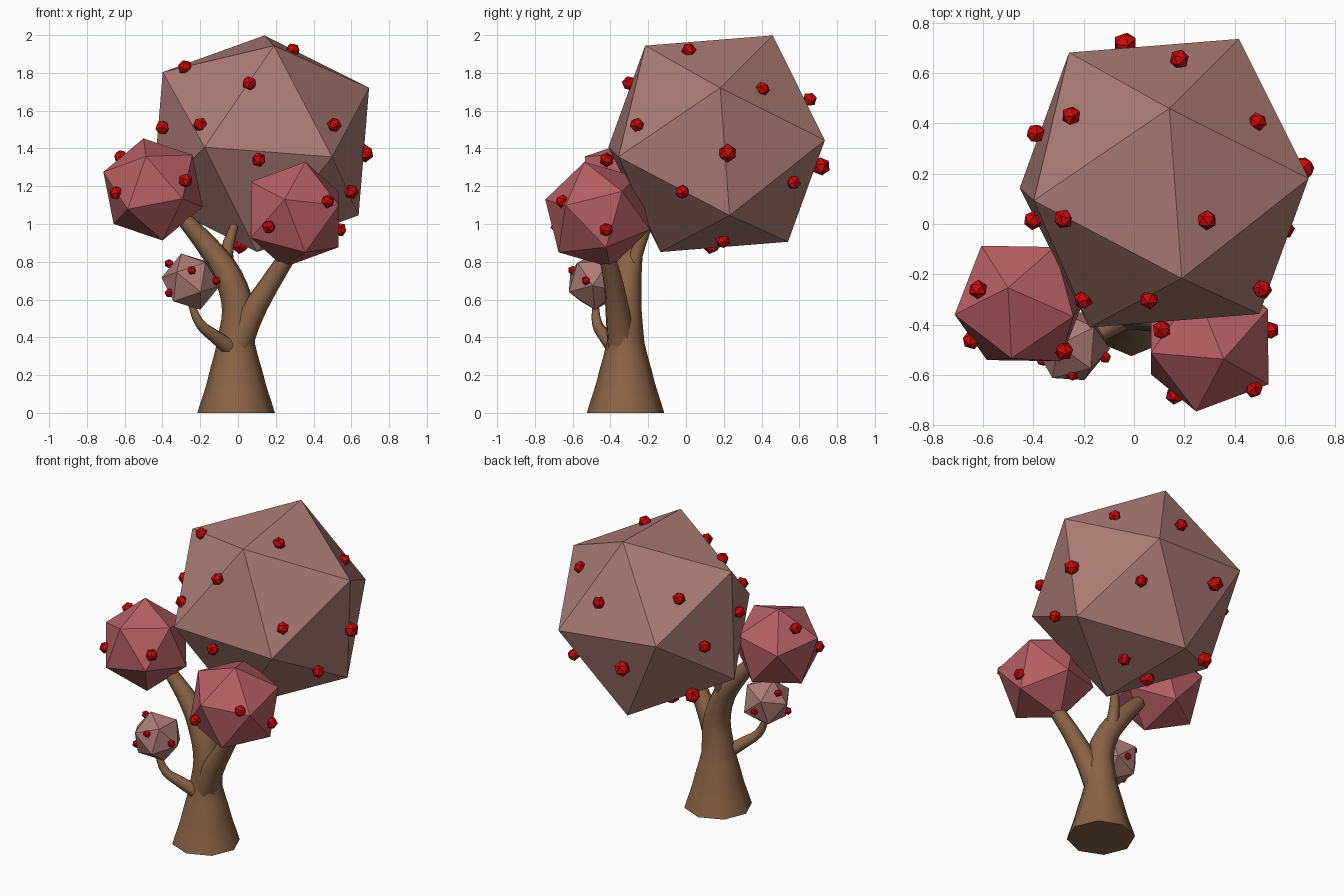
import bpy
import bmesh
import math
import random
from mathutils import Vector

random.seed(4)
cube = bpy.data.objects.get("Cube")
if cube:
    bpy.data.objects.remove(cube)


def material(name, rgb):
    m = bpy.data.materials.new(name)
    m.use_nodes = True
    m.diffuse_color = (*rgb, 1)
    m.node_tree.nodes["Principled BSDF"].inputs["Base Color"].default_value = (*rgb, 1)
    return m


MAUVE = material("dusty mauve leaves", (0.41, 0.20, 0.175))
PINK = material("pink leaves", (0.47, 0.115, 0.125))
BARK = material("brown bark", (0.25, 0.125, 0.062))
RED = material("red berries", (0.60, 0.003, 0.004))


def icosahedron(name, centre, radius, pole, side, mat):
    """Flat twenty-sided solid with one corner along pole and the next towards side."""
    w = Vector(pole).normalized()
    side = Vector(side)
    u = (side - w * side.dot(w)).normalized()
    v = w.cross(u)
    corners = [w]
    for k in range(5):
        t = k * math.tau / 5
        corners.append((w + 2 * (u * math.cos(t) + v * math.sin(t))) / math.sqrt(5))
    bm = bmesh.new()
    for c in corners:
        bm.verts.new(c * radius)
        bm.verts.new(-c * radius)
    bmesh.ops.convex_hull(bm, input=bm.verts[:])
    bmesh.ops.recalc_face_normals(bm, faces=bm.faces[:])
    mesh = bpy.data.meshes.new(name)
    bm.to_mesh(mesh)
    bm.free()
    mesh.materials.append(mat)
    obj = bpy.data.objects.new(name, mesh)
    obj.location = centre
    bpy.context.collection.objects.link(obj)


def limb(name, points):
    """Tapered eight-sided tube through (x, y, z, radius) points."""
    curve = bpy.data.curves.new(name, "CURVE")
    curve.dimensions = "3D"
    curve.bevel_depth = 1
    curve.bevel_resolution = 2
    curve.resolution_u = 3
    curve.use_fill_caps = True
    spline = curve.splines.new("BEZIER")
    spline.bezier_points.add(len(points) - 1)
    for bp, (x, y, z, r) in zip(spline.bezier_points, points):
        bp.co = (x, y, z)
        bp.radius = r
        bp.handle_left_type = bp.handle_right_type = "AUTO"
    curve.materials.append(BARK)
    obj = bpy.data.objects.new(name, curve)
    bpy.context.collection.objects.link(obj)
    bpy.ops.object.select_all(action="DESELECT")
    obj.select_set(True)
    bpy.context.view_layer.objects.active = obj
    bpy.ops.object.convert(target="MESH")
    bpy.ops.object.shade_smooth_by_angle(angle=math.radians(50))


# Trunk and branches
limb("trunk", [(-0.01, -0.32, 0, 0.205), (-0.01, -0.32, 0.16, 0.155),
               (-0.01, -0.32, 0.37, 0.1), (0, -0.32, 0.55, 0.085),
               (-0.05, -0.31, 0.72, 0.075), (-0.15, -0.29, 0.87, 0.06),
               (-0.28, -0.29, 1.02, 0.042)])
limb("right_branch", [(0.0, -0.34, 0.36, 0.08), (0.07, -0.36, 0.52, 0.068),
                      (0.16, -0.38, 0.67, 0.055), (0.27, -0.42, 0.84, 0.045)])
limb("upper_twig", [(-0.06, -0.3, 0.72, 0.045), (-0.06, -0.26, 0.85, 0.035),
                    (-0.02, -0.2, 0.99, 0.022)])
limb("low_twig", [(-0.05, -0.38, 0.35, 0.045), (-0.13, -0.43, 0.41, 0.036),
                  (-0.2, -0.47, 0.47, 0.028), (-0.25, -0.48, 0.58, 0.018)])

# Foliage
icosahedron("large_foliage", (0.12, 0.162, 1.425), 0.646,
            (0.02, 0.298, 0.575), (0.07, -0.382, 0.515), MAUVE)
icosahedron("left_foliage", (-0.45, -0.316, 1.183), 0.282,
            (-0.05, 0.062, 0.267), (-0.26, -0.044, 0.09), PINK)
icosahedron("right_foliage", (0.3, -0.468, 1.05), 0.293,
            (0.057, -0.07, 0.283), (-0.055, -0.28, 0.075), PINK)
icosahedron("small_foliage", (-0.25, -0.483, 0.695), 0.157,
            (-0.075, -0.13, 0.05), (0.06, -0.125, -0.06), MAUVE)

# Berries, grouped by foliage and size
BERRIES = {
    ("large", 0.04): [
        (-0.28, 0.02, 1.83), (0.29, 0.015, 1.92), (0.06, -0.3, 1.745),
        (-0.2, -0.3, 1.525), (0.51, -0.26, 1.525), (0.11, -0.42, 1.34),
        (0.6, -0.02, 1.17), (0.49, 0.405, 1.715), (0.18, 0.655, 1.66),
        (-0.25, 0.43, 1.715), (-0.39, 0.36, 1.41), (-0.4, 0.015, 1.51),
        (0.42, 0.57, 1.22), (0.24, 0.195, 0.91)],
    ("large_plump", 0.05): [
        (0.67, 0.22, 1.375), (-0.035, 0.715, 1.305), (0.01, 0.135, 0.89),
        (-0.277, 0.327, 1.045)],
    ("left", 0.039): [
        (-0.62, -0.26, 1.355), (-0.645, -0.46, 1.165), (-0.277, -0.505, 1.23)],
    ("right", 0.038): [
        (0.475, -0.655, 1.12), (0.162, -0.68, 0.985), (0.54, -0.422, 0.97)],
    ("small", 0.025): [
        (-0.245, -0.6, 0.755), (-0.115, -0.53, 0.7), (-0.365, -0.44, 0.79),
        (-0.365, -0.54, 0.635), (-0.25, -0.36, 0.67)],
}


def random_direction():
    return [random.gauss(0, 1) for _ in range(3)]


for (group, radius), places in BERRIES.items():
    for i, place in enumerate(places):
        icosahedron(f"{group}_berry_{i + 1}", place, radius,
                    random_direction(), random_direction(), RED)
